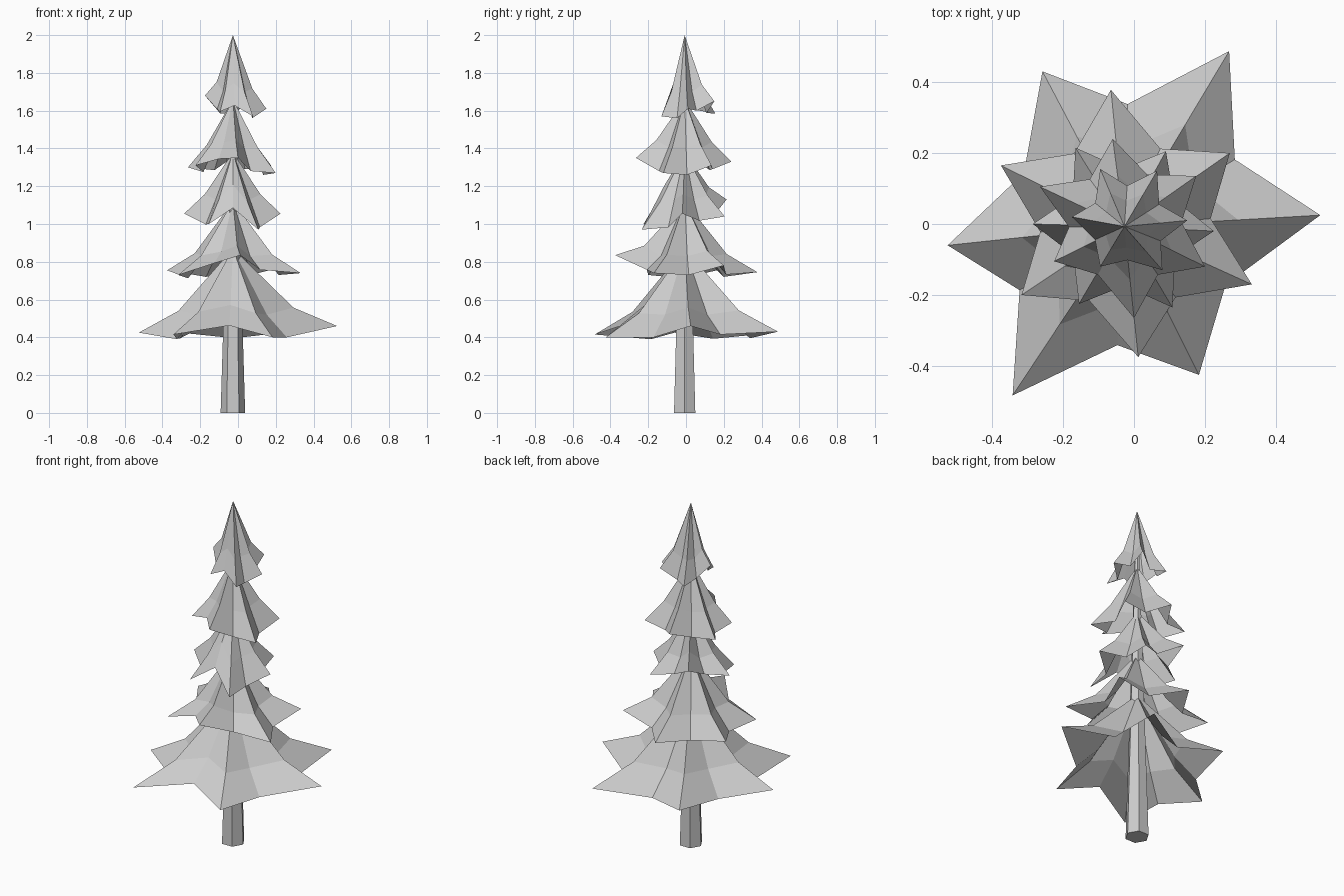
import bpy, bmesh
from mathutils import Vector

if "Cube" in bpy.data.objects:
    bpy.data.objects.remove(bpy.data.objects["Cube"])

CX, CY = -0.027, -0.007   # trunk axis

# Each tier: apex height, bend height, lift of the front notch, six drooping branch tips
TIERS = [
    (0.87, 0.54, .085, [(.525, .025, .46), (.268, .487, .43), (-.258, .43, .42),
                        (-.525, -.06, .425), (-.342, -.483, .415), (.183, -.425, .40)]),
    (1.12, 0.85, .04, [(.332, -.17, .74), (.27, .2, .78), (-.065, .378, .745),
                       (-.375, .165, .755), (-.317, -.2, .73), (.012, -.375, .835)]),
    (1.38, 1.15, .13, [(.225, -.02, 1.055), (.09, .205, 1.04), (-.165, .215, 1.13),
                       (-.285, 0, 1.055), (-.155, -.225, 1.0), (.108, -.235, .97)]),
    (1.66, 1.425, .045, [(.2, -.12, 1.27), (.175, .135, 1.31), (-.06, .24, 1.33),
                         (-.265, .105, 1.3), (-.225, -.105, 1.31), (0, -.265, 1.35)]),
    (2.0, 1.72, .075, [(.15, .01, 1.61), (.065, .15, 1.65), (-.095, .155, 1.585),
                       (-.175, .02, 1.68), (-.095, -.12, 1.595), (.08, -.13, 1.57)]),
]


def finish(bm, name):
    mesh = bpy.data.meshes.new(name)
    bm.normal_update()
    bm.to_mesh(mesh)
    bm.free()
    bpy.context.collection.objects.link(bpy.data.objects.new(name, mesh))


def branch_tier(name, apex_z, bend_z, lift, tips):
    axis = Vector((CX, CY, 0))
    tips = [Vector(t) - axis for t in tips]
    mean_z = sum(t.z for t in tips) / 6
    rim, bend = [], []
    for i, t in enumerate(tips):
        n = tips[(i + 1) % 6]
        up = lift if i == 4 else 0
        # branch tip, then the notch between this branch and the next
        size = (t.xy.length + n.xy.length) / 2
        d = (t.xy.normalized() + n.xy.normalized()).normalized() * size * 0.645
        notch = Vector((d.x, d.y, (t.z + n.z) / 2 - 0.03 + up))
        rim += [t + axis, notch + axis]
        tip_z = bend_z + 0.5 * (t.z - mean_z)
        notch_z = bend_z - 0.02 + 0.6 * up
        bend += [Vector((t.x * 0.58, t.y * 0.58, tip_z)) + axis,
                 Vector((d.x * 0.63, d.y * 0.63, notch_z)) + axis]
    bm = bmesh.new()
    top = bm.verts.new((CX, CY, apex_z))
    rim = [bm.verts.new(p) for p in rim]
    bend = [bm.verts.new(p) for p in bend]
    for i in range(12):
        j = (i + 1) % 12
        bm.faces.new((top, bend[i], bend[j]))
        bm.faces.new((bend[i], rim[i], rim[j], bend[j]))
    finish(bm, name)


# Open star-shaped skirts of branches
for k, tier in enumerate(TIERS):
    branch_tier(f"branch_tier_{k + 1}", *tier)

# Tapered six-sided trunk
bpy.ops.mesh.primitive_cone_add(vertices=6, radius1=0.065, radius2=0.012,
                                depth=1.75, location=(CX, CY, 0.875),
                                rotation=(0, 0, 1.5708))
bpy.context.object.name = "trunk"
